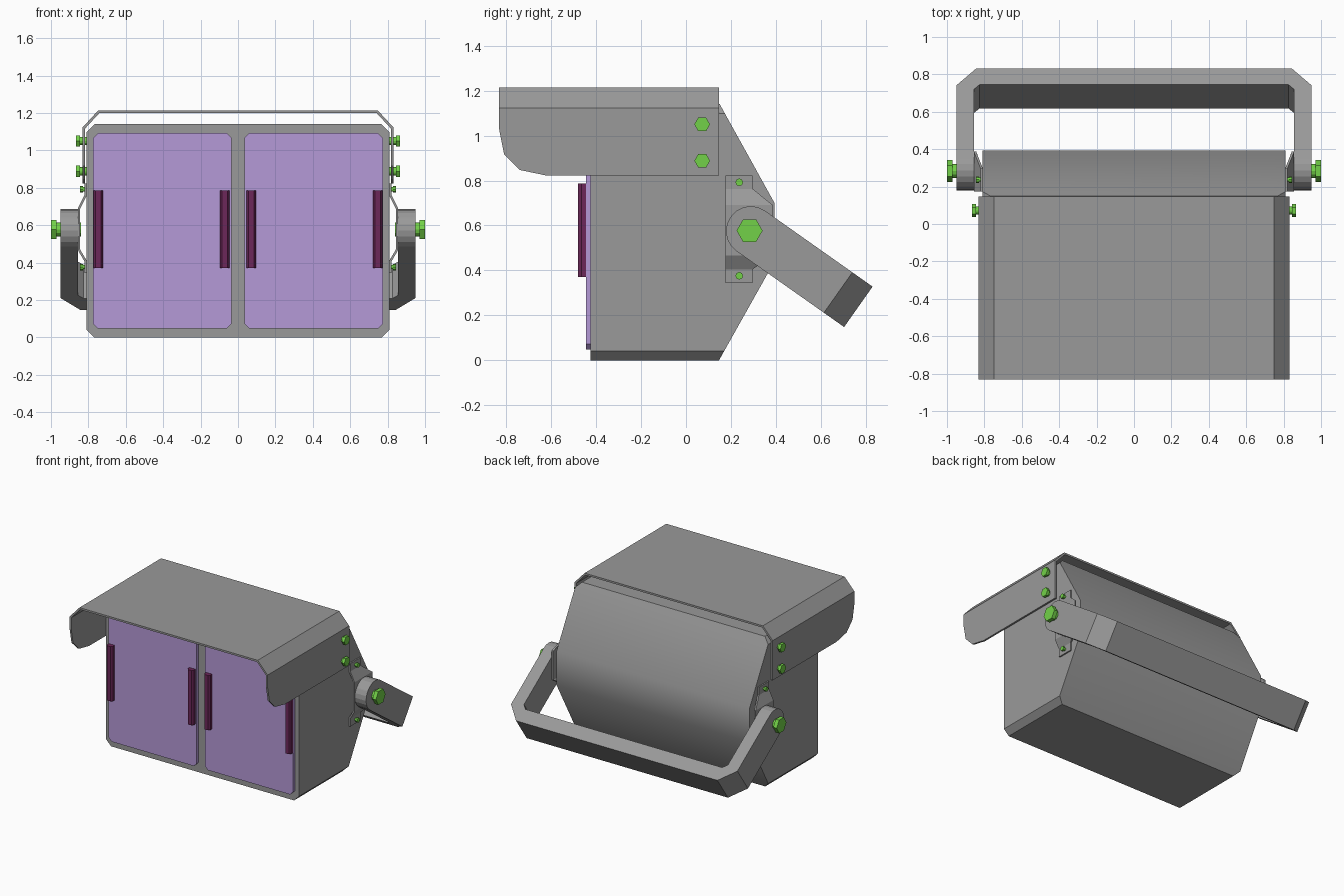
import bpy, bmesh, math
from mathutils import Matrix, Vector

if "Cube" in bpy.data.objects:
    bpy.data.objects.remove(bpy.data.objects["Cube"])


def material(name, rgb):
    m = bpy.data.materials.new(name)
    m.diffuse_color = (*rgb, 1)
    m.use_nodes = True
    m.node_tree.nodes["Principled BSDF"].inputs["Base Color"].default_value = m.diffuse_color
    return m


GREY = material("mid_grey", (0.32, 0.32, 0.32))
GLASS = material("violet_glass", (0.46, 0.32, 0.68))
LATCH = material("dark_plum", (0.15, 0.02, 0.10))
BOLT = material("green_bolt", (0.17, 0.64, 0.065))


def finish(bm, name, mat=GREY, thickness=0):
    bmesh.ops.remove_doubles(bm, verts=bm.verts, dist=1e-5)
    bmesh.ops.recalc_face_normals(bm, faces=bm.faces)
    me = bpy.data.meshes.new(name)
    bm.to_mesh(me)
    bm.free()
    ob = bpy.data.objects.new(name, me)
    bpy.context.collection.objects.link(ob)
    me.materials.append(mat)
    if thickness:
        mod = ob.modifiers.new("sheet", 'SOLIDIFY')
        mod.thickness = thickness
        mod.offset = -1
        mod.use_even_offset = True
    return ob


def prism(pts, axis, a, b, bm=None):
    """Extrude a 2D outline along an axis from a to b."""
    bm = bm or bmesh.new()
    place = {'x': lambda p, t: (t, p[0], p[1]),
             'y': lambda p, t: (p[0], t, p[1]),
             'z': lambda p, t: (p[0], p[1], t)}[axis]
    lo = [bm.verts.new(place(p, a)) for p in pts]
    hi = [bm.verts.new(place(p, b)) for p in pts]
    bm.faces.new(lo)
    bm.faces.new(hi[::-1])
    n = len(pts)
    for i in range(n):
        j = (i + 1) % n
        bm.faces.new((lo[i], lo[j], hi[j], hi[i]))
    bmesh.ops.recalc_face_normals(bm, faces=bm.faces)
    return bm


def ring(cy, cz, r, n):
    return [(cy + r * math.cos(math.tau * i / n), cz + r * math.sin(math.tau * i / n))
            for i in range(n)]


def chamfered(x0, x1, z0, z1, c):
    return [(x0 + c, z0), (x1 - c, z0), (x1, z0 + c), (x1, z1 - c),
            (x1 - c, z1), (x0 + c, z1), (x0, z1 - c), (x0, z0 + c)]


# housing: side profile with chamfered long edges and a soft back
bm = prism([(-0.425, 0), (0.147, 0), (0.394, 0.44), (0.394, 0.70), (0.15, 1.14),
            (-0.425, 1.14)], 'x', -0.81, 0.81)
edges = [e for e in bm.edges
         if abs(e.verts[0].co.z - e.verts[1].co.z) < 1e-4
         and abs(e.verts[0].co.x - e.verts[1].co.x) < 1e-4
         and abs(e.verts[0].co.y - e.verts[1].co.y) > 0.3]
bmesh.ops.bevel(bm, geom=edges, offset=0.042, segments=1, affect='EDGES')
housing = finish(bm, "housing")
bpy.context.view_layer.objects.active = housing
housing.select_set(True)
bpy.ops.object.shade_smooth_by_angle(angle=math.radians(33))

# glass panels with two upright latches each
for side, s in (("left", -1), ("right", 1)):
    x0, x1 = sorted((s * 0.034, s * 0.774))
    finish(prism(chamfered(x0, x1, 0.048, 1.092, 0.025), 'y', -0.446, -0.42),
           f"{side}_glass_panel", GLASS)
    for place, cx in (("inner", 0.07), ("outer", 0.748)):
        c = s * cx
        outline = [(c - 0.025, -0.44), (c - 0.025, -0.466), (c - 0.015, -0.48),
                   (c + 0.015, -0.48), (c + 0.025, -0.466), (c + 0.025, -0.44)]
        finish(prism(outline, 'z', 0.37, 0.786), f"{side}_{place}_latch", LATCH)

# visor: bent sheet over the top with rounded front cheeks
bm = bmesh.new()
V = bm.verts.new
top = []
cheek = [(0.147, 1.123), (-0.832, 1.123), (-0.832, 1.03), (-0.81, 0.918),
         (-0.74, 0.847), (-0.62, 0.822), (0.147, 0.822)]
for s in (-1, 1):
    c = [V((s * 0.831, y, z)) for y, z in cheek]
    t = [V((s * 0.748, y, 1.213)) for y in (0.147, -0.832)]
    bm.faces.new(c)
    bm.faces.new((c[0], c[1], t[1], t[0]))
    top.append(t)
bm.faces.new((top[0][0], top[0][1], top[1][1], top[1][0]))
visor = finish(bm, "visor", thickness=0.014)
roof_face = max(visor.data.polygons, key=lambda p: p.center.z)
if roof_face.normal.z < 0:
    visor.data.flip_normals()

# pressed side brackets: z, x, back edge y
rows = [(0.345, 0.82, 0.297), (0.405, 0.82, 0.297), (0.467, 0.856, 0.387),
        (0.69, 0.856, 0.387), (0.763, 0.82, 0.297), (0.823, 0.82, 0.297)]
for side, s in (("left", -1), ("right", 1)):
    bm = bmesh.new()
    pairs = [(bm.verts.new((s * x, 0.175, z)), bm.verts.new((s * x, y, z)))
             for z, x, y in rows]
    for p, q in zip(pairs, pairs[1:]):
        bm.faces.new((p[0], p[1], q[1], q[0]))
    bracket = finish(bm, f"{side}_bracket", thickness=0.012)
    if bracket.data.polygons[0].normal.x * s < 0:
        bracket.data.flip_normals()

# carrying yoke: U outline, rounded arm ends, tilted about the pivot
half = [(0.856, -0.105), (0.95, -0.105), (0.95, 0.48), (0.845, 0.59)]
inner = [(0.825, 0.486), (0.856, 0.455)]
outline = (half + [(-x, u) for x, u in half[::-1]]
           + [(-x, u) for x, u in inner[::-1]] + inner)
bm = prism(outline, 'z', -0.11, 0.11)
ends = [e for e in bm.edges if all(abs(v.co.y + 0.105) < 1e-4 for v in e.verts)
        and abs(e.verts[0].co.z - e.verts[1].co.z) < 1e-4]
bmesh.ops.bevel(bm, geom=ends, offset=0.107, segments=5, profile=0.5, affect='EDGES')
bm.transform(Matrix.Translation(Vector((0, 0.285, 0.578)))
             @ Matrix.Rotation(math.radians(-35.2), 4, 'X'))
finish(bm, "yoke_handle")

# bolts: name, y, z, head radius, head sides, shank radius, start x, head x, end x
bolts = [("pivot_bolt", 0.283, 0.577, 0.058, 6, 0.038, 0.84, 0.972, 1.0),
         ("upper_visor_bolt", 0.072, 1.05, 0.035, 6, 0.022, 0.80, 0.846, 0.866),
         ("lower_visor_bolt", 0.072, 0.888, 0.035, 6, 0.022, 0.80, 0.846, 0.866),
         ("upper_bracket_bolt", 0.237, 0.792, 0.017, 8, 0.011, 0.80, 0.83, 0.846),
         ("lower_bracket_bolt", 0.237, 0.376, 0.017, 8, 0.011, 0.80, 0.83, 0.846)]
for side, s in (("left", -1), ("right", 1)):
    for name, y, z, r, n, shank, x0, xh, x1 in bolts:
        bm = prism(ring(y, z, shank, 12), 'x', s * x0, s * xh)
        prism(ring(y, z, r, n), 'x', s * (xh - 0.001), s * x1, bm)
        finish(bm, f"{side}_{name}", BOLT)
